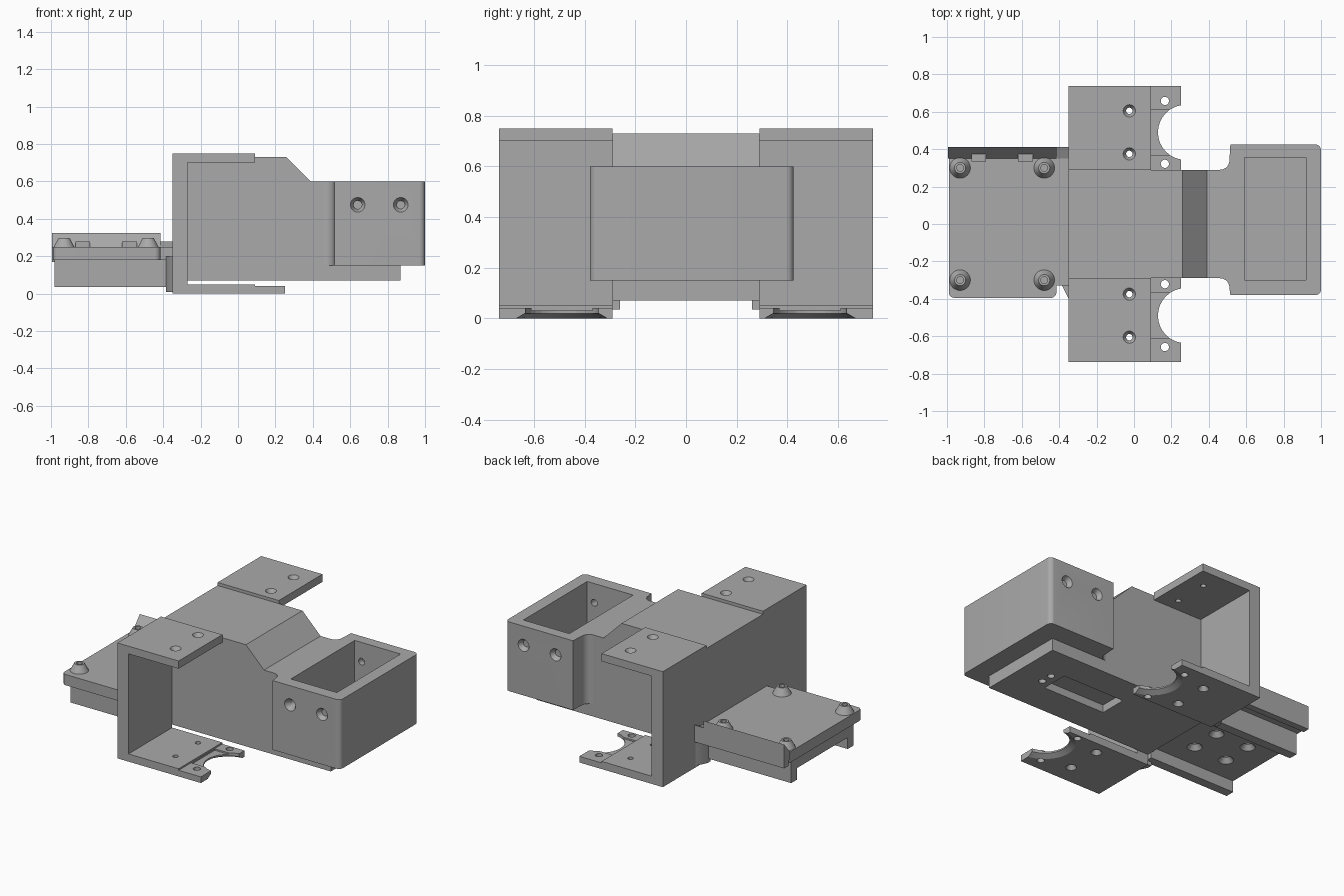
import bpy, bmesh, math
from mathutils import Vector, Matrix

if "Cube" in bpy.data.objects:
    bpy.data.objects.remove(bpy.data.objects["Cube"])

grey = bpy.data.materials.new("plain grey")
grey.use_nodes = True
tone = (0.40, 0.40, 0.40, 1)
grey.diffuse_color = tone
grey.node_tree.nodes["Principled BSDF"].inputs["Base Color"].default_value = tone


def finish(name, bm):
    bmesh.ops.recalc_face_normals(bm, faces=bm.faces)
    mesh = bpy.data.meshes.new(name)
    bm.to_mesh(mesh)
    bm.free()
    ob = bpy.data.objects.new(name, mesh)
    bpy.context.collection.objects.link(ob)
    mesh.materials.append(grey)
    return ob


def prism(name, pts, axis, lo, hi):
    """Extrude a 2D profile along x (y,z), y (x,z) or z (x,y)."""
    place = {"x": lambda a, b, t: (t, a, b),
             "y": lambda a, b, t: (a, t, b),
             "z": lambda a, b, t: (a, b, t)}[axis]
    bm = bmesh.new()
    face = bm.faces.new([bm.verts.new(place(a, b, lo)) for a, b in pts])
    out = bmesh.ops.extrude_face_region(bm, geom=[face])
    move = Vector(place(0, 0, hi - lo))
    bmesh.ops.translate(bm, vec=move, verts=[v for v in out["geom"] if isinstance(v, bmesh.types.BMVert)])
    return finish(name, bm)


def box(name, x, y, z):
    return prism(name, [(x[0], y[0]), (x[1], y[0]), (x[1], y[1]), (x[0], y[1])], "z", *z)


def cone(name, start, end, r1, r2):
    start, end = Vector(start), Vector(end)
    d = end - start
    bm = bmesh.new()
    turn = d.to_track_quat("Z", "Y").to_matrix().to_4x4()
    bmesh.ops.create_cone(bm, cap_ends=True, segments=32, radius1=r1, radius2=r2, depth=d.length,
                          matrix=Matrix.Translation((start + end) / 2) @ turn)
    return finish(name, bm)


def arc(cx, cy, r, a0, a1, n=8):
    return [(cx + r * math.cos(math.radians(a0 + (a1 - a0) * i / n)),
             cy + r * math.sin(math.radians(a0 + (a1 - a0) * i / n))) for i in range(n + 1)]


def cut(ob, cutters):
    """Subtract each cutter, then drop it."""
    for c in cutters:
        m = ob.modifiers.new("cut", "BOOLEAN")
        m.operation, m.solver, m.object = "DIFFERENCE", "EXACT", c
    bpy.context.view_layer.update()
    deps = bpy.context.evaluated_depsgraph_get()
    mesh = bpy.data.meshes.new_from_object(ob.evaluated_get(deps))
    ob.modifiers.clear()
    ob.data = mesh
    for c in cutters:
        bpy.data.objects.remove(c)


def screw(start, end, wide, narrow, sink):
    """Through hole with a countersink at its start."""
    s, e = Vector(start), Vector(end)
    d = (e - s).normalized()
    return [cone("hole_cutter", s - d * 0.01, e + d * 0.01, narrow, narrow),
            cone("sink_cutter", s - d * 0.005, s + d * sink, wide, narrow)]


# Central body with sloped shoulder, bottom slot and two small holes
body = prism("central_body", [(-0.35, 0.07), (0.87, 0.07), (0.87, 0.155), (0.515, 0.155), (0.515, 0.60),
                              (0.39, 0.60), (0.26, 0.73), (-0.35, 0.73)], "y", -0.29, 0.29)
cut(body, [box("slot_cutter", (0.17, 0.62), (-0.08, 0.10), (0, 0.12))] +
    [cone("pin_cutter", (0.68, y, 0), (0.68, y, 0.13), 0.022, 0.022) for y in (-0.03, 0.05)])

# Front housing with filleted neck, rounded corners, open pocket and side screw holes
r = 0.03
outline = ([(0.46, -0.29)] + arc(0.46, -0.34, 0.05, 90, 0)[1:] + [(0.515, -0.38)] +
           arc(1 - r, -0.38 + r, r, -90, 0) + arc(1 - r, 0.425 - r, r, 0, 90) +
           [(0.515, 0.425)] + arc(0.46, 0.34, 0.05, 0, -90))
housing = prism("front_housing", outline, "z", 0.15, 0.60)
cutters = [box("pocket_cutter", (0.59, 0.92), (-0.30, 0.355), (0.20, 0.7))]
for x in (0.64, 0.87):
    cutters += screw((x, -0.38, 0.475), (x, -0.29, 0.475), 0.042, 0.022, 0.03)
    cutters += screw((x, 0.425, 0.475), (x, 0.34, 0.475), 0.042, 0.022, 0.03)
cut(housing, cutters)

# Side brackets: post, top plate and notched bottom plate
for side, s in (("right", -1), ("left", 1)):
    y0, y1 = sorted((s * 0.29, s * 0.738))
    mid = s * 0.49
    bracket = prism(side + "_bracket", [(-0.35, 0), (0.25, 0), (0.25, 0.04), (0.09, 0.04), (0.09, 0.05),
                                        (-0.27, 0.05), (-0.27, 0.70), (0.09, 0.70), (0.09, 0.75),
                                        (-0.35, 0.75)], "y", y0, y1)
    cutters = [cone("notch_cutter", (0.275, mid, -0.1), (0.275, mid, 0.1), 0.147, 0.147),
               cone("notch_bevel_cutter", (0.275, mid, -0.002), (0.275, mid, 0.02), 0.185, 0.147),
               box("recess_cutter", (0.092, 0.2), (mid - 0.12, mid + 0.12), (0.03, 0.1))]
    for dy in (-0.115, 0.115):
        y = mid + dy
        cutters += screw((-0.025, y, 0.75), (-0.025, y, 0.69), 0.036, 0.017, 0.025)
        cutters += screw((-0.025, y, 0), (-0.025, y, 0.06), 0.036, 0.017, 0.025)
    for dy in (-0.168, 0.168):
        cutters += [cone("tip_cutter", (0.165, mid + dy, -0.1), (0.165, mid + dy, 0.1), 0.022, 0.022)]
    cut(bracket, cutters)

# Rear tray: rounded cover plate with conical bosses
c = 0.03
cover = prism("tray_cover", arc(-0.99 + c, -0.395 + c, c, 180, 270) + arc(-0.415 - c, -0.395 + c, c, 270, 360) +
              [(-0.415, -0.33), (-0.35, -0.33), (-0.35, 0.38), (-0.99, 0.38)], "z", 0.18, 0.25)
for i, (x, y) in enumerate([(x, y) for x in (-0.93, -0.48) for y in (-0.30, 0.30)]):
    boss = cone("tray_boss_%d" % (i + 1), (x, y, 0.245), (x, y, 0.297), 0.058, 0.03)
    cut(boss, [cone("boss_cutter", (x, y, 0.26), (x, y, 0.35), 0.018, 0.018)])

# Under-tray slab with four countersunk holes, and its two skirts
slab = box("tray_slab", (-0.98, -0.35), (-0.27, 0.27), (0.11, 0.185))
cutters = []
for x in (-0.79, -0.55):
    for y in (-0.10, 0.10):
        cutters += screw((x, y, 0.11), (x, y, 0.16), 0.05, 0.02, 0.03)
cut(slab, cutters)
for side, s in (("right", -1), ("left", 1)):
    y0, y1 = sorted((s * 0.26, s * 0.32))
    box(side + "_tray_skirt", (-0.98, -0.35), (y0, y1), (0.035, 0.185))
    prism(side + "_tray_gusset", [(-0.35, s * 0.30), (-0.385, s * 0.30), (-0.385, s * 0.33), (-0.35, s * 0.40)],
          "z", 0.01, 0.20)

# Raised edge along the tray's left side with sloped inner face and stops
prism("tray_lip", [(0.37, 0.17), (0.413, 0.17), (0.413, 0.325), (0.35, 0.25)], "x", -0.995, -0.415)
prism("tray_lip_end", [(0.37, 0.17), (0.413, 0.17), (0.413, 0.28), (0.35, 0.25)], "x", -0.416, -0.35)
for i, x in enumerate((-0.87, -0.62)):
    box("tray_stop_%d" % (i + 1), (x, x + 0.08), (0.335, 0.40), (0.24, 0.28))

# Smooth the round parts while keeping edges sharp
for ob in bpy.context.collection.objects:
    if ob.type == "MESH" and grey.name in ob.data.materials:
        ob.select_set(True)
        bpy.context.view_layer.objects.active = ob
bpy.ops.object.shade_smooth_by_angle(angle=math.radians(30))
